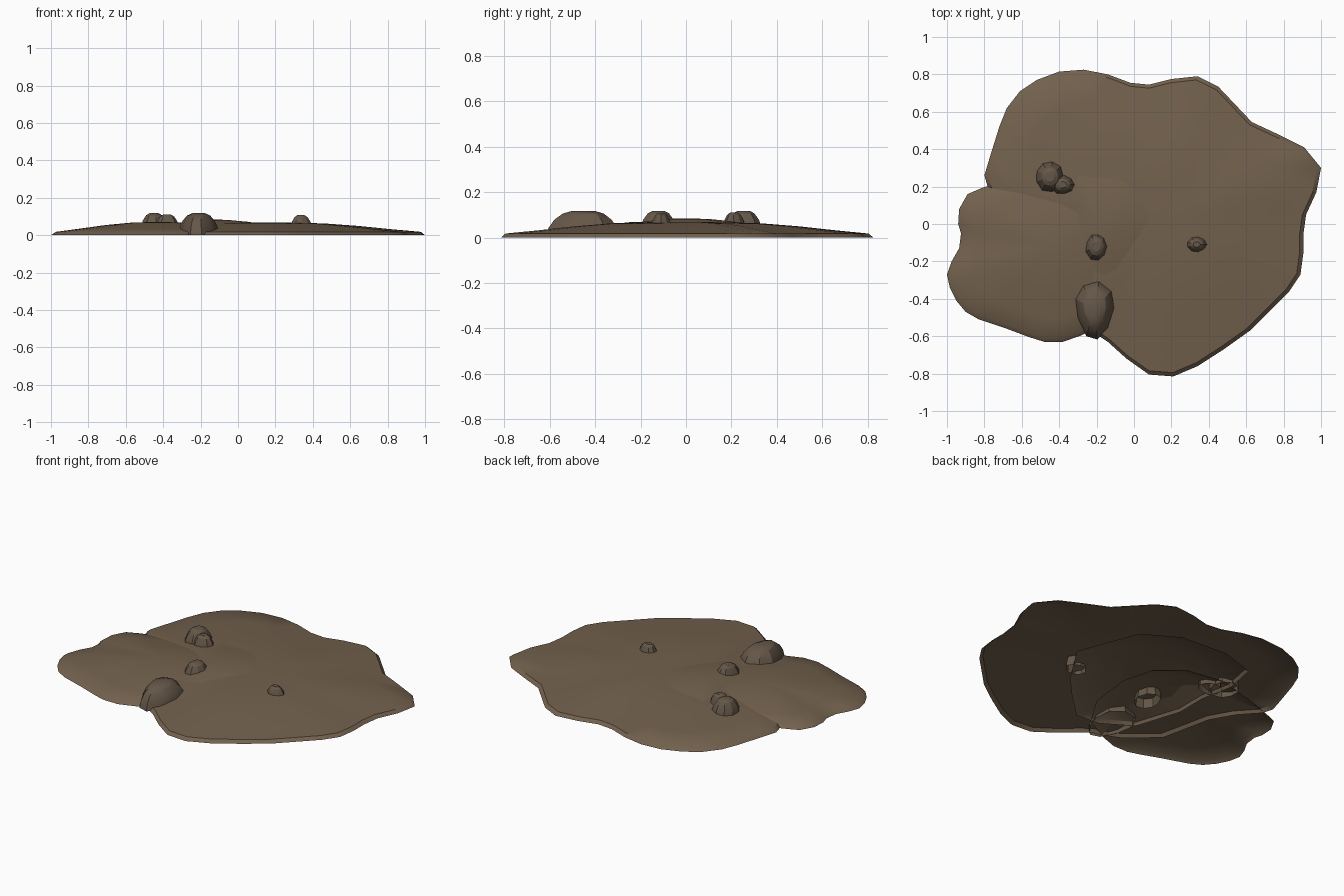
import bpy, bmesh, math, random

random.seed(4)


def make_material(name, color):
    m = bpy.data.materials.new(name)
    m.diffuse_color = color
    return m


soil = make_material("soil", (0.17, 0.12, 0.075, 1))
stone = make_material("stone", (0.13, 0.095, 0.065, 1))


def shell(name, outline, center, profile, mat, angle):
    """Open-bottomed mound: the outline shrinks toward a centre while it rises."""
    cx, cy = center
    bm = bmesh.new()
    rings = []
    for s, z in profile[:-1]:
        rings.append([bm.verts.new((cx + (x - cx) * s, cy + (y - cy) * s, z))
                      for x, y in outline])
    n = len(outline)
    for a, b in zip(rings, rings[1:]):
        for i in range(n):
            j = (i + 1) % n
            bm.faces.new((a[i], a[j], b[j], b[i]))
    top = bm.verts.new((cx, cy, profile[-1][1]))
    for i in range(n):
        bm.faces.new((rings[-1][i], rings[-1][(i + 1) % n], top))
    me = bpy.data.meshes.new(name)
    bm.to_mesh(me)
    bm.free()
    ob = bpy.data.objects.new(name, me)
    bpy.context.collection.objects.link(ob)
    me.materials.append(mat)
    bpy.ops.object.select_all(action='DESELECT')
    ob.select_set(True)
    bpy.context.view_layer.objects.active = ob
    bpy.ops.object.shade_smooth_by_angle(angle=math.radians(angle))
    return ob


def rock(name, x, y, rx, ry, height, taper=0.0):
    """Faceted stone; taper narrows its front end."""
    pts = []
    for i in range(9):
        t = 2 * math.pi * i / 9
        k = random.uniform(0.92, 1.06)
        w = 1 + taper * math.sin(t)
        pts.append((x + rx * k * w * math.cos(t), y + ry * k * math.sin(t)))
    prof = [(1, 0.0), (0.93, height * 0.35), (0.78, height * 0.66),
            (0.55, height * 0.9), (0.3, height), (0, height)]
    return shell(name, pts, (x, y), prof, stone, 25)


# Wide main mound
main_outline = [
    (-0.80, 0.26), (-0.78, 0.19), (-0.68, 0.08), (-0.60, -0.06), (-0.57, -0.2),
    (-0.53, -0.38), (-0.36, -0.53), (-0.25, -0.58), (-0.20, -0.59), (-0.14, -0.63),
    (-0.04, -0.72), (0.08, -0.805), (0.21, -0.815), (0.34, -0.76), (0.48, -0.67),
    (0.62, -0.57), (0.74, -0.45), (0.83, -0.36), (0.89, -0.27), (0.905, -0.16),
    (0.905, -0.06), (0.92, 0.05), (0.975, 0.17), (1.0, 0.30), (0.91, 0.41),
    (0.78, 0.475), (0.63, 0.545), (0.54, 0.64), (0.45, 0.735), (0.34, 0.79),
    (0.20, 0.775), (0.08, 0.745), (-0.02, 0.755), (-0.14, 0.80), (-0.27, 0.825),
    (-0.40, 0.815), (-0.52, 0.77), (-0.61, 0.71), (-0.68, 0.62), (-0.72, 0.52),
    (-0.77, 0.36)]
shell("main_mound", main_outline, (0.1, 0.0),
      [(1, 0), (0.975, 0.018), (0.8, 0.032), (0.6, 0.05), (0.4, 0.063),
       (0.2, 0.068), (0, 0.068)], soil, 35)

# Smaller side mound on the left
side_outline = [
    (-0.82, 0.19), (-0.89, 0.16), (-0.935, 0.08), (-0.94, 0.0), (-0.925, -0.05),
    (-0.935, -0.13), (-0.975, -0.2), (-1.0, -0.27), (-0.985, -0.34), (-0.95, -0.41),
    (-0.90, -0.47), (-0.83, -0.51), (-0.68, -0.56), (-0.56, -0.605), (-0.48, -0.63),
    (-0.38, -0.63), (-0.28, -0.595), (-0.1, -0.5), (0.02, -0.3), (0.05, -0.05),
    (0.0, 0.15), (-0.15, 0.28), (-0.4, 0.32), (-0.65, 0.25)]
shell("side_mound", side_outline, (-0.42, -0.12),
      [(1, 0), (0.955, 0.018), (0.75, 0.034), (0.5, 0.054), (0.25, 0.068),
       (0, 0.071)], soil, 35)

# Low central rise, mostly buried in the other two
rise_outline = [
    (0.0, -0.5), (0.18, -0.33), (0.3, -0.2), (0.46, 0.05), (0.32, 0.42),
    (0.1, 0.55), (-0.2, 0.57), (-0.42, 0.5), (-0.46, 0.3), (-0.42, 0.1),
    (-0.42, -0.1), (-0.33, -0.38), (-0.15, -0.49)]
shell("central_rise", rise_outline, (-0.17, 0.0),
      [(1, 0), (0.96, 0.018), (0.6, 0.05), (0.35, 0.072), (0.18, 0.082),
       (0, 0.085)], soil, 35)

# Half-buried stones
rock("large_rock", -0.21, -0.45, 0.115, 0.165, 0.118, 0.3)
rock("left_rock", -0.45, 0.255, 0.085, 0.09, 0.118)
rock("left_small_rock", -0.38, 0.21, 0.07, 0.06, 0.11)
rock("middle_rock", -0.20, -0.12, 0.07, 0.09, 0.118)
rock("right_rock", 0.335, -0.11, 0.065, 0.05, 0.107)
